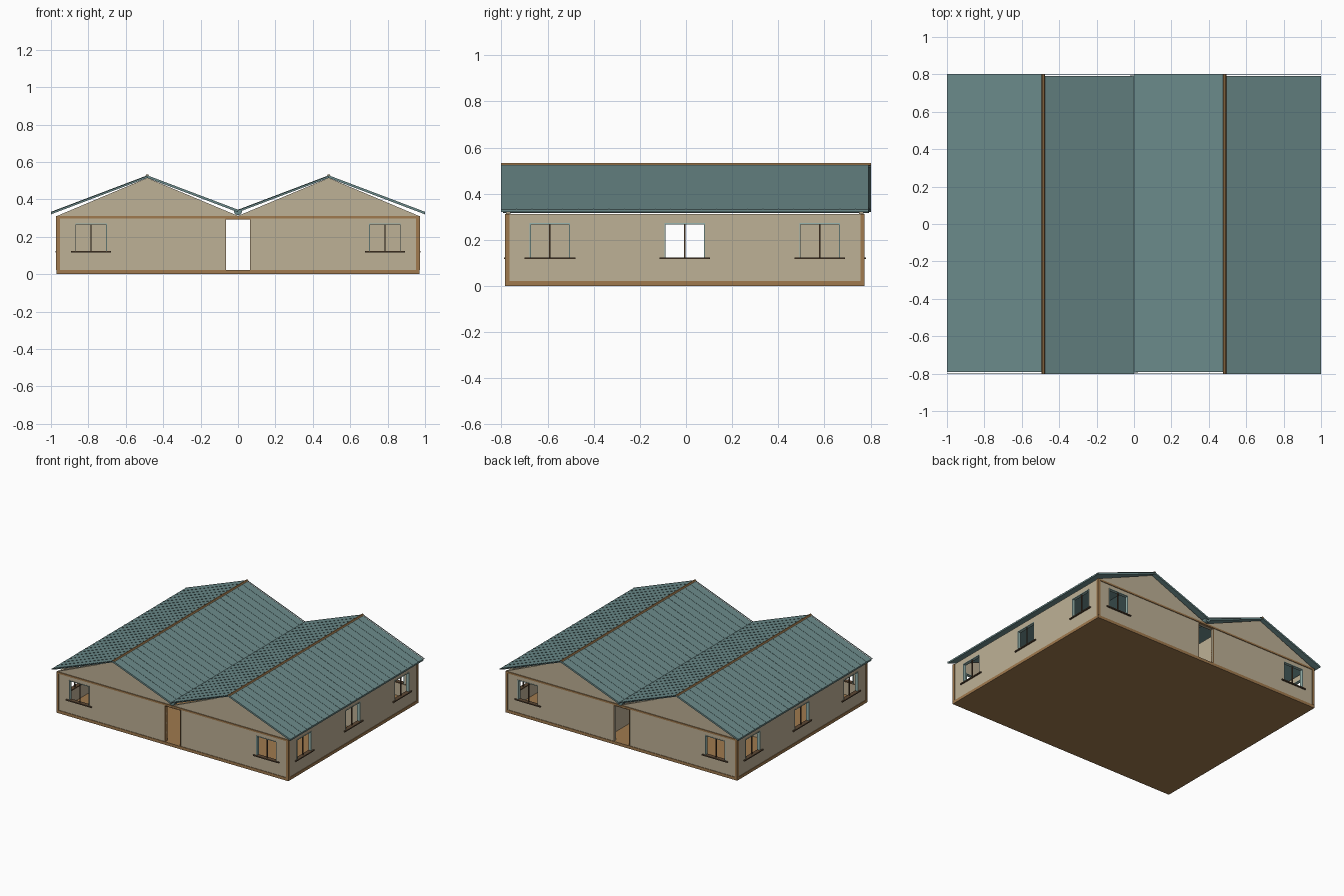
import bpy, bmesh, math
from mathutils import Matrix, Vector

if "Cube" in bpy.data.objects:
    bpy.data.objects.remove(bpy.data.objects["Cube"])


def mat(name, r, g, b):
    lin = lambda c: ((c / 255 + 0.055) / 1.055) ** 2.4
    m = bpy.data.materials.new(name)
    m.diffuse_color = (lin(r), lin(g), lin(b), 1)
    m.use_nodes = True
    m.node_tree.nodes["Principled BSDF"].inputs["Base Color"].default_value = m.diffuse_color
    return m


WALL = mat("tan wall", 190, 177, 150)
ROOF = mat("teal roof", 107, 138, 138)
WOOD = mat("brown wood", 160, 122, 78)
DARK = mat("dark brown", 92, 72, 52)
FRAME = mat("pale teal frame", 150, 180, 174)

YC = -0.005            # the house body sits slightly forward of the roof
HX, HY, T = 0.967, 0.775, 0.02   # half sizes and wall thickness
Z0, Z1 = 0.022, 0.312
WZ0, WZ1 = 0.12, 0.272


def finish(name, bm, material):
    me = bpy.data.meshes.new(name)
    bmesh.ops.recalc_face_normals(bm, faces=bm.faces[:])
    bm.to_mesh(me)
    bm.free()
    me.materials.append(material)
    ob = bpy.data.objects.new(name, me)
    bpy.context.collection.objects.link(ob)
    return ob


def boxes(name, material, spans):
    """One object from (x0, x1, y0, y1, z0, z1) boxes."""
    bm = bmesh.new()
    for x0, x1, y0, y1, z0, z1 in spans:
        m = Matrix.Translation(((x0 + x1) / 2, (y0 + y1) / 2, (z0 + z1) / 2))
        m = m @ Matrix.Diagonal((x1 - x0, y1 - y0, z1 - z0, 1))
        bmesh.ops.create_cube(bm, size=1, matrix=m)
    return finish(name, bm, material)


def prism(name, material, profile, y0, y1):
    """Extrude an x-z outline along y, with both ends closed."""
    bm = bmesh.new()
    a = [bm.verts.new((x, y0, z)) for x, z in profile]
    b = [bm.verts.new((x, y1, z)) for x, z in profile]
    bm.faces.new(a)
    bm.faces.new(b[::-1])
    for i in range(len(a)):
        j = (i + 1) % len(a)
        bm.faces.new((a[j], a[i], b[i], b[j]))
    return finish(name, bm, material)


# slab and floor
boxes("base_slab", WOOD, [(-HX - .004, HX + .004, YC - HY - .004, YC + HY + .004, 0, Z0)])

# outer walls: u runs along the wall, v is measured outward from the outer face
front_holes = [(-.87, -.70, WZ0, WZ1), (-.063, .063, Z0, .292), (.70, .87, WZ0, WZ1)]
side_holes = [(c - .088, c + .088, WZ0, WZ1) for c in (-.585, 0, .585)]


def build_wall(side, along_x, sign, half, holes):
    def place(u0, u1, v0, v1, z0, z1):
        off = HY if along_x else HX
        a, b = sorted((sign * (off + v0), sign * (off + v1)))
        if along_x:
            return (u0, u1, YC + a, YC + b, z0, z1)
        return (a, b, YC + u0, YC + u1, z0, z1)

    wall, frame, mullion, sill, jamb = [], [], [], [], []
    u = -half
    for a, b, z0, z1 in holes:
        wall.append(place(u, a, -T, 0, Z0, Z1))
        wall.append(place(a, b, -T, 0, z1, Z1))
        u = b
        if z0 > Z0:     # window
            wall.append(place(a, b, -T, 0, Z0, z0))
            t, c = .005, (a + b) / 2
            frame += [place(a, a + t, -T - .002, .002, z0, z1), place(b - t, b, -T - .002, .002, z0, z1),
                      place(a, b, -T - .002, .002, z1 - t, z1)]
            mullion.append(place(c - .003, c + .003, -T * .7, -T * .3, z0, z1))
            sill.append(place(a - .022, b + .022, -T - .002, .010, z0 - .004, z0 + .004))
        else:           # doorway
            t = .005
            jamb += [place(a - t, a, -T - .003, .003, z0, z1 + t), place(b, b + t, -T - .003, .003, z0, z1 + t),
                     place(a, b, -T - .003, .003, z1, z1 + t)]
    wall.append(place(u, half, -T, 0, Z0, Z1))
    boxes(side + "_wall", WALL, wall)
    boxes(side + "_window_frames", FRAME, frame)
    boxes(side + "_window_mullions", DARK, mullion)
    boxes(side + "_window_sills", DARK, sill)
    if jamb:
        boxes(side + "_door_jamb", WOOD, jamb)
        boxes(side + "_top_beam", WOOD, [place(-half, half, -.002, .005, .299, Z1)])


build_wall("front", True, -1, HX, front_holes)
build_wall("back", True, 1, HX, front_holes)
build_wall("right", False, 1, HY - T, side_holes)
build_wall("left", False, -1, HY - T, side_holes)

# corner posts
e = .005
boxes("corner_posts", WOOD, [
    (sx * HX - (.014 if sx > 0 else e), sx * HX + (e if sx > 0 else .014),
     YC + sy * HY - (.014 if sy > 0 else e), YC + sy * HY + (e if sy > 0 else .014), Z0, Z1)
    for sx in (-1, 1) for sy in (-1, 1)])

# inner partitions, leaving the central passages open
p = .008
boxes("partitions", WALL, [
    (.15, HX - T, .15 - p, .15 + p, Z0, Z1),
    (-HX + T, -.15, .15 - p, .15 + p, Z0, Z1),
    (.15 - p, .15 + p, .15 + p, YC + HY - T, Z0, Z1),
    (-.15 - p, -.15 + p, .15 + p, YC + HY - T, Z0, Z1),
    (.15 - p, .15 + p, YC - HY + T, -.2, Z0, Z1)])

# gables, ridges, roof slopes and seams
RX, RZ, SLOPE, TH, RY = .485, .527, .195 / .515, .012, .803
for side, s in (("left", -1), ("right", 1)):
    tri = [(s * HX, Z1), (s * RX, .515), (0, Z1)]
    prism(side + "_front_gable", WALL, tri, YC - HY, YC - HY + T)
    prism(side + "_back_gable", WALL, tri, YC + HY - T, YC + HY)
    for part, x_end in (("outer", s), ("inner", 0)):
        ze = RZ - abs(x_end - s * RX) * SLOPE
        d = 1 if x_end > s * RX else -1      # direction the slope faces
        prism(f"{side}_{part}_roof", ROOF,
              [(s * RX, RZ), (x_end, ze), (x_end, ze - TH), (s * RX, RZ - TH)], -d * RY, d * (RY - .011))
        seams = bmesh.new()
        n = 24
        for i in range(n + 1):
            y = -RY + .0015 + (2 * RY - .003) * i / n
            c = Vector(((s * RX + x_end) / 2, y, (RZ + ze) / 2 - .001))
            length = math.hypot(x_end - s * RX, RZ - ze)
            m = (Matrix.Translation(c) @ Matrix.Rotation(d * math.atan(SLOPE), 4, 'Y')
                 @ Matrix.Diagonal((length, .003, .005, 1)))
            bmesh.ops.create_cube(seams, size=1, matrix=m)
        finish(f"{side}_{part}_roof_seams", seams, ROOF)
    prism(side + "_ridge_cap", WOOD,
          [(s * RX - .010, RZ - .002), (s * RX - .005, RZ + .006), (s * RX + .005, RZ + .006),
           (s * RX + .010, RZ - .002), (s * RX, RZ - .006)], -RY, RY)

# valley gutter
arc = [(.022 * math.cos(a), .338 + .022 * math.sin(a))
       for a in (math.pi + math.pi * k / 6 for k in range(7))]
prism("valley_gutter", ROOF, arc, -RY + .01, RY - .01)
